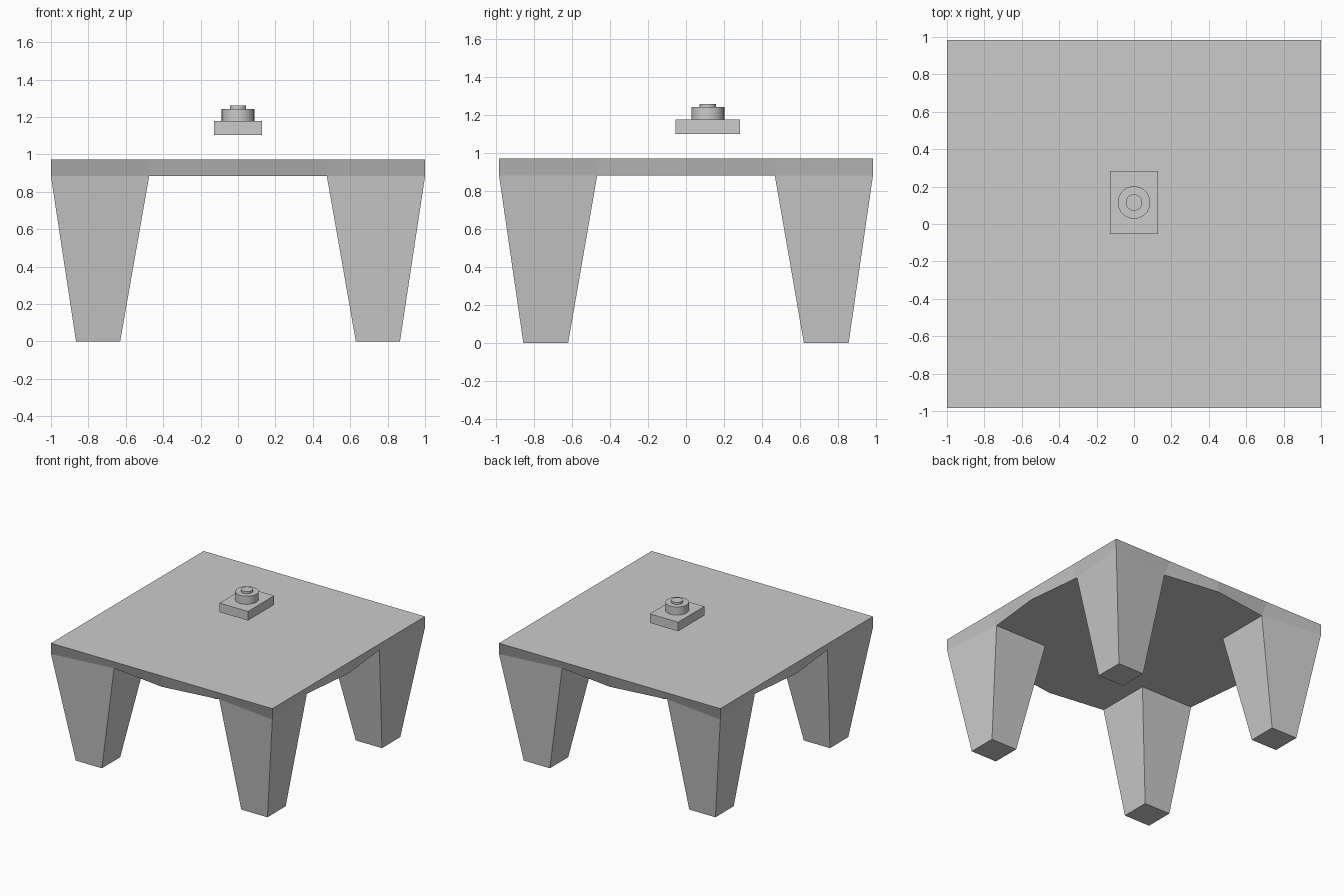
import bpy, bmesh

if "Cube" in bpy.data.objects:
    bpy.data.objects.remove(bpy.data.objects["Cube"])

N = range(-2, 3)
XS, YS = (0, 0.475, 1.0), (0, 0.468, 0.985)
TOP, UNDER = 0.972, 0.883


def signed(vals, i):
    return vals[abs(i)] * (1 if i >= 0 else -1)


def make_table():
    bm = bmesh.new()

    # underside grid; its rim dips inward where the legs' inner edges meet it
    low = {}
    for i in N:
        for j in N:
            x, y = signed(XS, i), signed(YS, j)
            if abs(i) == 2 and abs(j) == 1:
                x *= 0.95
            if abs(j) == 2 and abs(i) == 1:
                y *= 0.935
            low[i, j] = bm.verts.new((x, y, UNDER))

    for i in range(-2, 2):
        for j in range(-2, 2):
            cell = [(i, j), (i + 1, j), (i + 1, j + 1), (i, j + 1)]
            ring = [low[c] for c in cell]
            if i in (-2, 1) and j in (-2, 1):
                # tapered leg down to a square foot
                foot = [bm.verts.new((signed((0, 0.63, 0.866), a),
                                      signed((0, 0.621, 0.857), b), 0)) for a, b in cell]
                for k in range(4):
                    m = (k + 1) % 4
                    bm.faces.new((ring[k], ring[m], foot[m], foot[k]))
                bm.faces.new(foot)
            else:
                bm.faces.new(ring)

    # straight-edged table top and the band joining it to the underside
    rim = ([(i, -2) for i in range(-2, 2)] + [(2, j) for j in range(-2, 2)]
           + [(i, 2) for i in range(2, -2, -1)] + [(-2, j) for j in range(2, -2, -1)])
    high = [bm.verts.new((signed(XS, i), signed(YS, j), TOP)) for i, j in rim]
    bm.faces.new(high)
    for k in range(len(rim)):
        m = (k + 1) % len(rim)
        bm.faces.new((low[rim[k]], low[rim[m]], high[m], high[k]))

    bmesh.ops.recalc_face_normals(bm, faces=bm.faces)
    mesh = bpy.data.meshes.new("table")
    bm.to_mesh(mesh)
    bm.free()
    bpy.context.collection.objects.link(bpy.data.objects.new("table", mesh))


def disc(name, radius, z0, z1):
    bpy.ops.mesh.primitive_cylinder_add(vertices=32, radius=radius, depth=z1 - z0,
                                        location=(0, 0.115, (z0 + z1) / 2))
    bpy.context.object.name = name
    bpy.ops.object.shade_smooth_by_angle()


make_table()

# floating block with a stepped button
bpy.ops.mesh.primitive_cube_add(size=1, location=(0, 0.115, 1.14))
block = bpy.context.object
block.name = "button_base"
block.scale = (0.256, 0.339, 0.074)
disc("button_collar", 0.087, 1.177, 1.243)
disc("button_cap", 0.044, 1.243, 1.26)
